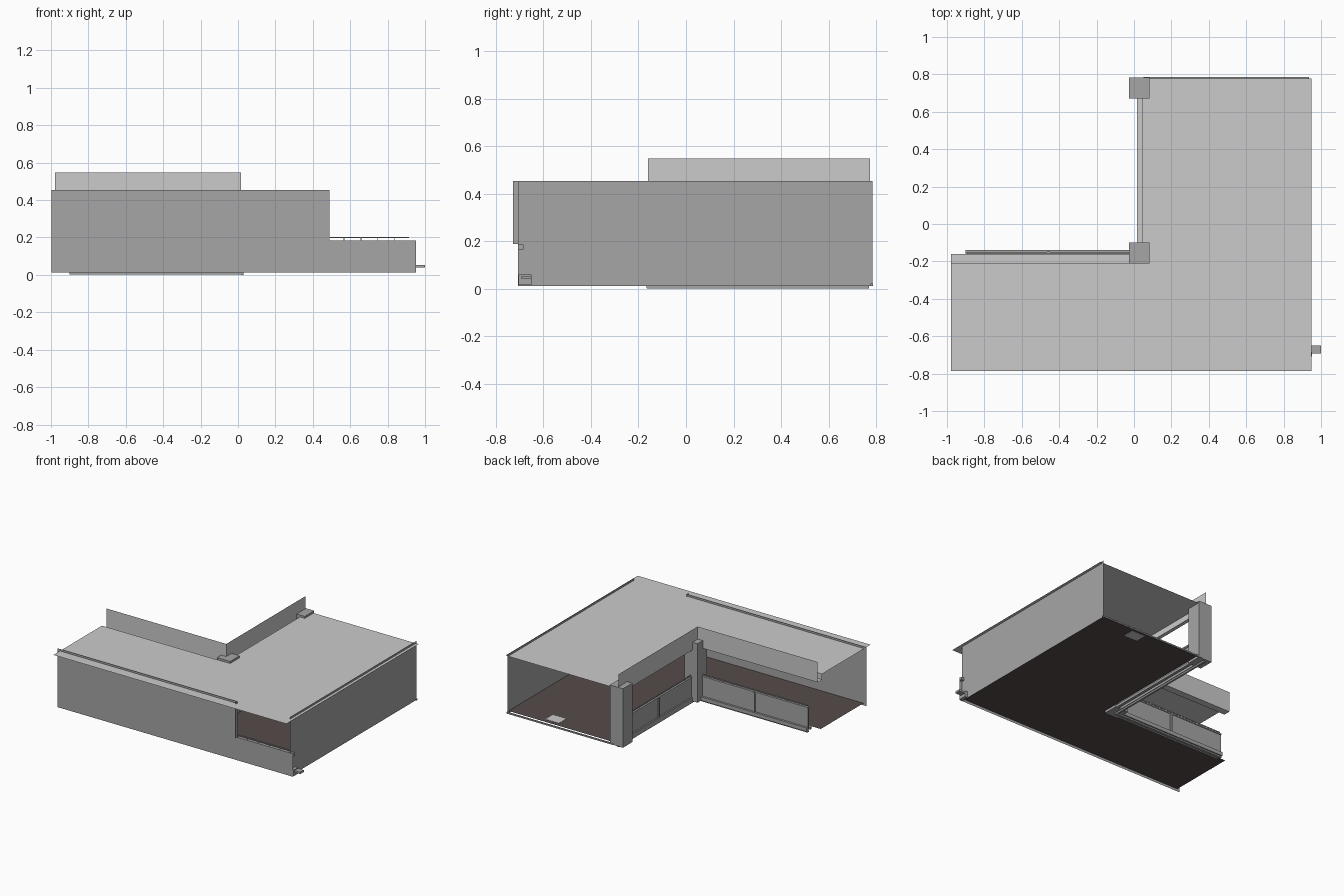
import bpy, bmesh

if "Cube" in bpy.data.objects:
    bpy.data.objects.remove(bpy.data.objects["Cube"])


def material(name, *rgb):
    m = bpy.data.materials.new(name)
    m.diffuse_color = (*rgb, 1)
    m.use_nodes = True
    m.node_tree.nodes["Principled BSDF"].inputs["Base Color"].default_value = m.diffuse_color
    return m


brown = material("dark_floor", .09, .072, .07)
light = material("roof_grey", .52, .52, .52)
dark = material("wall_grey", .38, .38, .38)


def finish(bm, name, mat):
    me = bpy.data.meshes.new(name)
    bm.to_mesh(me)
    bm.free()
    me.materials.append(mat)
    ob = bpy.data.objects.new(name, me)
    bpy.context.collection.objects.link(ob)
    return ob


def mesh(name, faces, mat=dark):
    bm = bmesh.new()
    for pts in faces:
        bm.faces.new([bm.verts.new(p) for p in pts])
    bmesh.ops.remove_doubles(bm, verts=bm.verts, dist=0.0005)
    return finish(bm, name, mat)


def box(name, x0, x1, y0, y1, z0, z1, mat=dark):
    bm = bmesh.new()
    bmesh.ops.create_cube(bm, size=1)
    for v in bm.verts:
        v.co = (x0 if v.co.x < 0 else x1, y0 if v.co.y < 0 else y1, z0 if v.co.z < 0 else z1)
    return finish(bm, name, mat)


def flat(pts, z):
    return [[(x, y, z) for x, y in pts]]


def sweep(name, rails, mat):
    """Strips between neighbouring rails, each rail a list of points."""
    mesh(name, [[a[i], a[i + 1], b[i + 1], b[i]]
                for a, b in zip(rails, rails[1:]) for i in range(len(a) - 1)], mat)


# roof and floor, both L-shaped sheets
mesh("roof", flat([(-.978, -.785), (.95, -.785), (.95, .777), (.042, .777),
                   (.042, -.212), (-.978, -.212)], .438), light)
mesh("floor", flat([(-.975, -.705), (.925, -.705), (.925, .777), (.08, .777),
                    (.08, -.2), (-.975, -.2)], .03), brown)
box("floor_hatch", .53, .64, .66, .745, .028, .032, light)

# front wall with the corner window cut out, and its reveal
yf = -.708
mesh("front_wall", [[(x, yf, z) for x, z in [(-.998, .013), (.952, .013), (.952, .185),
                                             (.488, .185), (.488, .453), (-.998, .453)]]])
mesh("window_reveal", [[(.488, -.728, .187), (.488, -.705, .187), (.488, -.705, .453), (.488, -.728, .453)]])
box("window_sill", .488, .952, -.708, -.685, .165, .185)
mesh("side_wall", [[(.928, -.708, .012), (.928, .785, .012), (.928, .785, .453), (.928, -.708, .453)]])

# threshold at the open end
box("end_threshold", .05, .935, .777, .787, .012, .022)

# roof upstand: fascia, ledge and riser round the inner corner
profile = [(.015, -.16, .547), (.015, -.16, .395), (.042, -.212, .395), (.042, -.212, .438)]
sweep("roof_fascia", [[(-.978, y, z), (x, y, z), (x, .775, z)] for x, y, z in profile], light)

# corner posts
for i, y in enumerate((-.21, .672)):
    box(f"post_{i}", -.027, .082, y, y + .112, .012, .453)

# balustrades on the two inner sides
box("left_panel", -.9, .02, -.168, -.155, .03, .185)
box("left_panel_cap", -.9, .02, -.172, -.15, .18, .19)
box("left_panel_divider", -.465, -.45, -.155, -.148, .03, .185)
box("left_base_trim", -.9, .03, -.16, -.14, .012, .04)
box("left_drip", -.9, .03, -.167, -.15, .002, .012)
box("left_floor_edge", -.9, .03, -.2, -.18, .012, .03)
box("right_panel", .025, .037, -.12, .69, .03, .185)
box("right_panel_cap", .02, .042, -.12, .69, .18, .19)
box("right_panel_divider", .018, .025, .28, .295, .03, .185)
box("right_base_trim", .015, .035, -.12, .69, .012, .04)
box("right_drip", .016, .03, -.165, .77, 0, .012)
box("right_floor_edge", .055, .075, -.12, .77, .012, .03)


# thin handrails on short supports
def handrail(name, a, b, n):
    t = .004
    box(name, min(a[0], b[0]) - t, max(a[0], b[0]) + t,
        min(a[1], b[1]) - t, max(a[1], b[1]) + t, .196, .203)
    for i in range(n):
        f = (i + .8) / (n + .6)
        x, y = a[0] + (b[0] - a[0]) * f, a[1] + (b[1] - a[1]) * f
        box(f"{name}_support_{i}", x - t / 2, x + t / 2, y - t / 2, y + t / 2, .183, .197)


handrail("window_rail", (.495, -.698), (.91, -.698), 4)
handrail("left_rail", (-.89, -.16), (-.03, -.16), 9)
handrail("right_rail", (.031, -.1), (.031, .67), 8)

# drain spout on the side wall
box("spout", .928, 1, -.692, -.65, .04, .054)
box("spout_flange", .928, .952, -.706, -.65, .015, .06)
